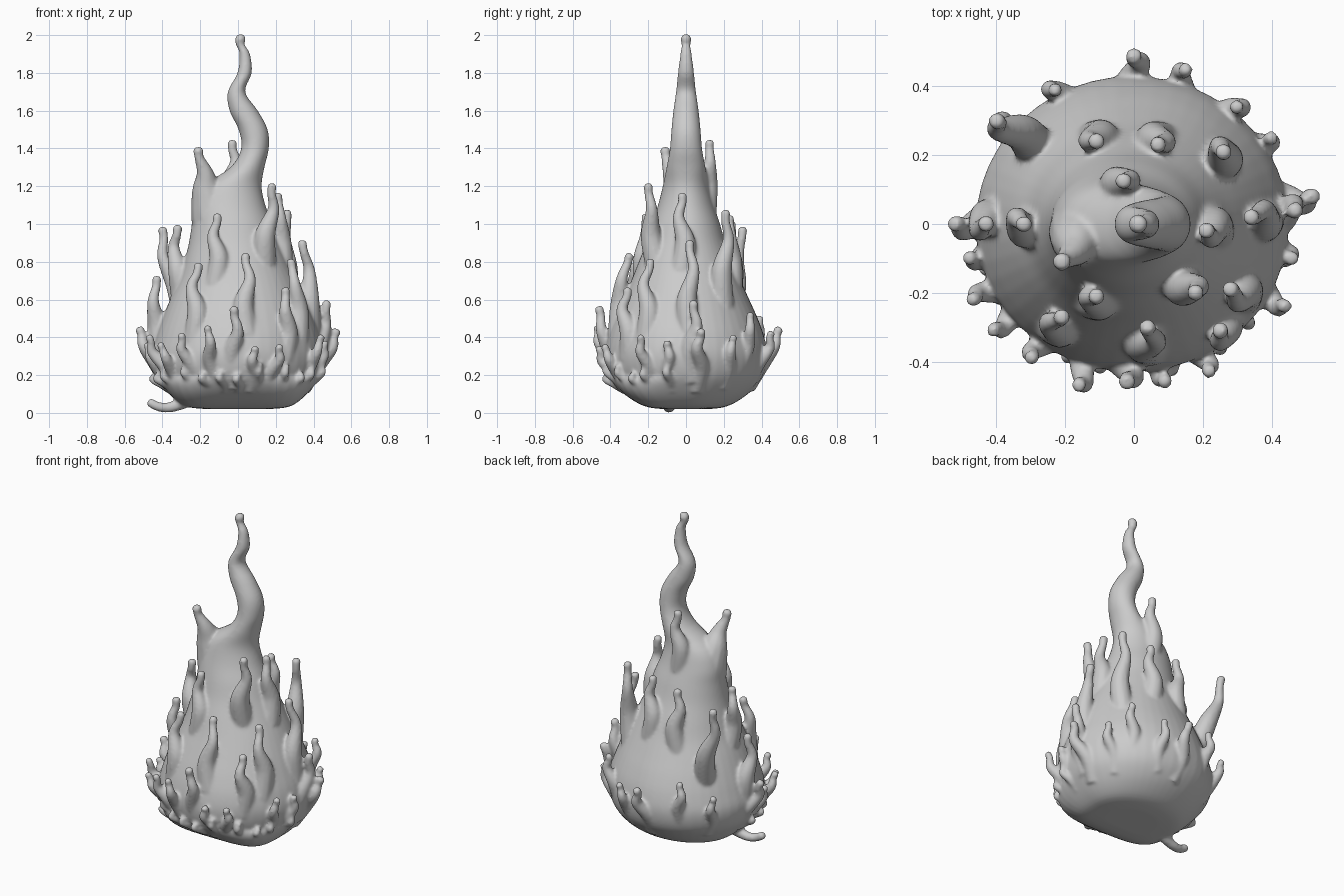
import bpy
import bmesh
import math
import random
from mathutils import Vector

random.seed(4)
if "Cube" in bpy.data.objects:
    bpy.data.objects.remove(bpy.data.objects["Cube"], do_unlink=True)

UP = Vector((0, 0, 1))

# Main flame body: height, centre x, half width, half depth
BODY = [
    (0.02, 0, 0.16, 0.12), (0.03, 0, 0.26, 0.2), (0.06, 0, 0.32, 0.27),
    (0.12, 0, 0.38, 0.35), (0.2, -0.005, 0.435, 0.41), (0.3, -0.005, 0.455, 0.43),
    (0.4, 0, 0.435, 0.415), (0.5, 0, 0.4, 0.38), (0.6, 0, 0.36, 0.335),
    (0.7, 0, 0.315, 0.29), (0.8, -0.01, 0.275, 0.25), (0.9, -0.02, 0.24, 0.21),
    (1.0, -0.03, 0.215, 0.18), (1.1, -0.045, 0.19, 0.148), (1.2, -0.03, 0.155, 0.123),
    (1.3, 0.05, 0.09, 0.103), (1.4, 0.09, 0.073, 0.085), (1.5, 0.08, 0.077, 0.077),
    (1.6, 0.03, 0.075, 0.067), (1.7, -0.008, 0.046, 0.053),
    (1.8, 0.035, 0.038, 0.043), (1.9, 0.036, 0.028, 0.03),
    (1.95, 0.012, 0.024, 0.024), (1.98, 0.012, 0.029, 0.029),
    (2.005, 0.015, 0.018, 0.018),
]

# Large tongues: tip x, tip y, tip z, length
LARGE = [
    (-0.03, 0.125, 1.43, 0.36), (0.18, -0.2, 1.2, 0.42),
    (0.21, -0.02, 1.15, 0.4), (0.26, 0.21, 1.06, 0.5),
    (-0.11, -0.21, 1.04, 0.36), (-0.4, 0.3, 0.97, 0.5),
    (-0.32, 0, 0.98, 0.36), (-0.11, 0.24, 1.0, 0.36),
    (0.07, 0.23, 1.03, 0.36), (0.34, 0.02, 0.9, 0.5),
    (0.28, -0.19, 0.8, 0.42), (0.04, -0.3, 0.83, 0.42),
    (-0.21, -0.27, 0.78, 0.4), (-0.43, 0, 0.71, 0.42),
    (0.25, -0.31, 0.65, 0.36), (0.47, 0.04, 0.58, 0.4),
    (0.52, 0.08, 0.43, 0.3), (-0.52, 0, 0.44, 0.3),
    (0, 0.49, 0.44, 0.3), (-0.02, -0.46, 0.55, 0.4),
]

# Small tongues round the base: tip x, tip y, tip z
SMALL = [
    (0.3, 0.34, 0.52), (-0.23, 0.39, 0.5), (-0.4, 0.3, 0.42),
    (0.15, 0.45, 0.42), (0.4, 0.25, 0.4), (0.46, -0.1, 0.37),
    (0.44, -0.24, 0.4), (0.22, -0.43, 0.35), (0.09, -0.46, 0.34),
    (-0.16, -0.47, 0.45), (-0.3, -0.39, 0.41), (-0.41, -0.31, 0.36),
    (-0.47, -0.22, 0.4), (-0.48, -0.1, 0.36),
]


def spline(keys, steps):
    """Smooth curve through tuples of any length."""
    out = []
    for i in range(len(keys) - 1):
        a, b, c, d = (keys[min(max(i + k, 0), len(keys) - 1)] for k in (-1, 0, 1, 2))
        for s in range(steps):
            t = s / steps
            out.append([q + t / 2 * (r - p + t * (2 * p - 5 * q + 4 * r - w
                        + t * (3 * (q - r) + w - p)))
                        for p, q, r, w in zip(a, b, c, d)])
    return out + [list(keys[-1])]


def loft(bm, rings):
    """Skin a list of closed rings and cap both ends."""
    loops = [[bm.verts.new(p) for p in ring] for ring in rings]
    n = len(loops[0])
    for low, high in zip(loops, loops[1:]):
        for i in range(n):
            j = (i + 1) % n
            bm.faces.new((low[i], low[j], high[j], high[i]))
    bm.faces.new(loops[0][::-1])
    bm.faces.new(loops[-1])


def circle(n):
    return [(math.cos(math.tau * i / n), math.sin(math.tau * i / n)) for i in range(n)]


def body_ring(z, cx, rx, ry):
    """Oval ring, with squarer front corners near the ground."""
    ring = []
    for c, s in circle(48):
        power = 2 + (3 * max(0, 1 - z / 0.2) if s < 0 else 0)
        k = (abs(c) ** power + abs(s) ** power) ** (-1 / power)
        ring.append((cx + rx * c * k, ry * s * k, z))
    return ring


def tube(bm, keys):
    """Tapered tube through (x, y, z, radius) keys, with a rounded tip."""
    path = spline(keys, 6)
    end, before = Vector(path[-1][:3]), Vector(path[-2][:3])
    radius = path[-1][3]
    path.append([*(end + (end - before).normalized() * radius * 0.6), radius * 0.65])
    points = [Vector(p[:3]) for p in path]
    rings = []
    for i, p in enumerate(points):
        tangent = points[min(i + 1, len(points) - 1)] - points[max(i - 1, 0)]
        turn = UP.rotation_difference(tangent.normalized())
        rings.append([p + turn @ Vector((c, s, 0)) * path[i][3] for c, s in circle(12)])
    loft(bm, rings)


def body_at(z):
    for a, b in zip(BODY, BODY[1:]):
        if z <= b[0]:
            t = (z - a[0]) / (b[0] - a[0])
            return [p + (q - p) * t for p, q in zip(a, b)]
    return BODY[-1]


def tongue(bm, x, y, z, length, tip_radius, sway):
    """Curled tongue that swells out of the body and rises to its tip."""
    root_z = max(z - length, 0.13)
    _, cx, rx, ry = body_at(root_z)
    angle = math.atan2(y / ry, (x - cx) / rx)
    base = min(max(length * 0.17, 0.03), 0.065)
    out = Vector((math.cos(angle), math.sin(angle), 0))
    root = Vector((cx + rx * out.x, ry * out.y, root_z)) - out * base * 0.9
    tip = Vector((x, y, z))
    side = UP.cross(out)
    bulge = 0.028 if z < 1 else 0.01
    low = root.lerp(tip, 0.38) + out * bulge * 0.5 + side * sway
    high = root.lerp(tip, 0.7) + out * bulge - side * sway
    neck = root.lerp(tip, 0.9) + out * bulge * 0.2
    tube(bm, [(*root, base), (*low, base * 0.85), (*high, tip_radius * 1.35),
              (*neck, tip_radius), (*tip, tip_radius * 1.08)])


bm = bmesh.new()

# Body
loft(bm, [body_ring(*key) for key in spline(BODY, 4)])

# Thick shoulder branch
tube(bm, [(-0.1, -0.01, 0.82, 0.12), (-0.14, -0.02, 1.05, 0.11),
          (-0.165, -0.045, 1.18, 0.08), (-0.175, -0.08, 1.27, 0.046),
          (-0.205, -0.105, 1.35, 0.026), (-0.21, -0.11, 1.39, 0.029)])

# Tongues
for i, (x, y, z, length) in enumerate(LARGE):
    tongue(bm, x, y, z, length, 0.024, 0.018 * (-1) ** i)
for i, (x, y, z) in enumerate(SMALL):
    tongue(bm, x, y, z, 0.26, 0.021, 0.012 * (-1) ** i)

# Short licks low on the front
for i in range(12):
    a = math.radians(-175 + 160 * i / 11 + random.uniform(-4, 4))
    z = random.uniform(0.19, 0.26)
    _, cx, rx, ry = body_at(z)
    tongue(bm, (rx + 0.015) * math.cos(a), (ry + 0.015) * math.sin(a), z, 0.12, 0.017, 0.006)

# Stray lick curling out under the base
tube(bm, [(-0.22, -0.06, 0.09, 0.04), (-0.31, -0.08, 0.045, 0.032),
          (-0.38, -0.09, 0.027, 0.027), (-0.43, -0.1, 0.036, 0.025),
          (-0.465, -0.1, 0.055, 0.024)])

bmesh.ops.recalc_face_normals(bm, faces=bm.faces)
mesh = bpy.data.meshes.new("flame")
bm.to_mesh(mesh)
bm.free()
flame = bpy.data.objects.new("flame", mesh)
bpy.context.collection.objects.link(flame)

# Fuse the parts into one soft skin
fuse = flame.modifiers.new("fuse", "REMESH")
fuse.mode = "VOXEL"
fuse.voxel_size = 0.009
fuse.use_smooth_shade = True
soften = flame.modifiers.new("soften", "SMOOTH")
soften.factor = 0.5
soften.iterations = 8
for polygon in mesh.polygons:
    polygon.use_smooth = True

# Material
grey = bpy.data.materials.new("plain_grey")
grey.use_nodes = True
colour = (0.6, 0.6, 0.6, 1)
grey.diffuse_color = colour
grey.node_tree.nodes["Principled BSDF"].inputs["Base Color"].default_value = colour
mesh.materials.append(grey)
